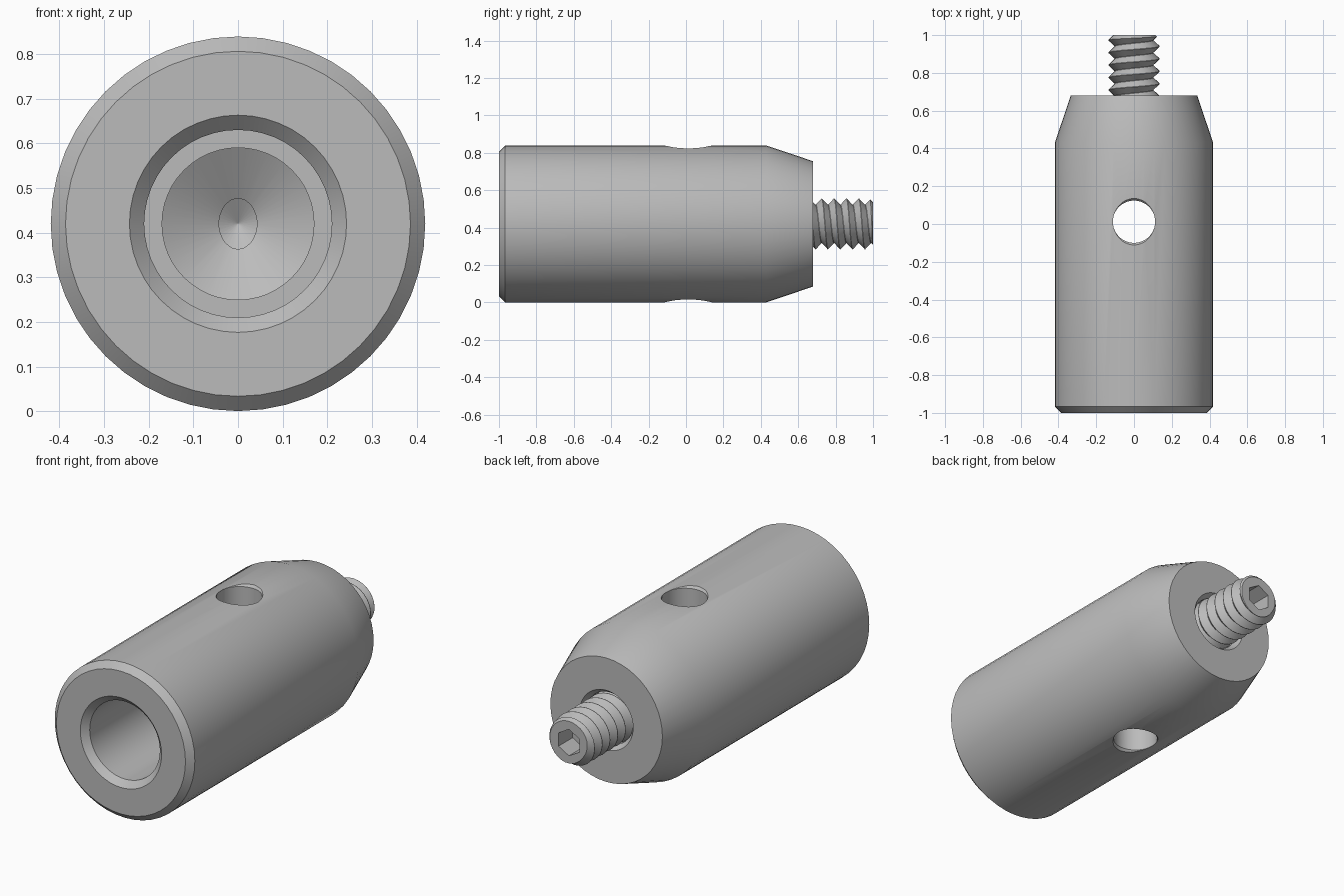
import bpy, bmesh
from math import sin, cos, pi, radians

AXIS_Z = 0.42          # height of the long axis
SIDES = 48

old = bpy.data.objects.get("Cube")
if old:
    bpy.data.objects.remove(old, do_unlink=True)

steel = bpy.data.materials.new("steel_grey")
steel.use_nodes = True
steel.diffuse_color = (0.5, 0.5, 0.5, 1)
steel.node_tree.nodes["Principled BSDF"].inputs["Base Color"].default_value = (0.5, 0.5, 0.5, 1)


def add_object(name, bm):
    bmesh.ops.remove_doubles(bm, verts=bm.verts, dist=1e-5)
    bmesh.ops.recalc_face_normals(bm, faces=bm.faces)
    mesh = bpy.data.meshes.new(name)
    bm.to_mesh(mesh)
    bm.free()
    mesh.materials.append(steel)
    obj = bpy.data.objects.new(name, mesh)
    bpy.context.collection.objects.link(obj)
    return obj


def lathe(name, profile, axis, centre):
    """Revolve (radius, position) points around the y or z axis."""
    bm = bmesh.new()
    points = [(r, p, 0) if axis == "y" else (r, 0, p) for r, p in profile]
    verts = [bm.verts.new(p) for p in points]
    edges = [bm.edges.new(pair) for pair in zip(verts, verts[1:])]
    bmesh.ops.spin(bm, geom=verts + edges, cent=(0, 0, 0), angle=2 * pi, steps=SIDES,
                   axis=(0, 1, 0) if axis == "y" else (0, 0, 1))
    bmesh.ops.translate(bm, verts=bm.verts, vec=centre)
    return add_object(name, bm)


def make_active(obj):
    bpy.ops.object.select_all(action="DESELECT")
    obj.select_set(True)
    bpy.context.view_layer.objects.active = obj


# Body: screw hole, tapered back, chamfered front, stepped bore with drill tip
body = lathe("body", [
    (0, 0.1), (0.13, 0.1), (0.138, 0.65), (0.16, 0.68),
    (0.335, 0.68), (0.419, 0.43), (0.419, -0.967), (0.386, -1),
    (0.243, -1), (0.21, -0.967), (0.21, -0.35), (0.17, -0.35),
    (0.17, -0.168), (0, -0.066)], "y", (0, 0, AXIS_Z))

# Cross hole with slightly flared mouths
cutter = lathe("cross_hole_cutter", [
    (0, -0.5), (0.19, -0.5), (0.112, -0.405),
    (0.112, 0.405), (0.19, 0.5), (0, 0.5)], "z", (0, 0.012, AXIS_Z))
cutter.hide_render = True
cut = body.modifiers.new("cross_hole", "BOOLEAN")
cut.operation = "DIFFERENCE"
cut.solver = "EXACT"
cut.object = cutter
make_active(body)
bpy.ops.object.modifier_apply(modifier=cut.name)
bpy.data.objects.remove(cutter, do_unlink=True)

# Set screw: helical thread, cup point in front, hex socket at the back
SEG, PITCH = 30, 0.066
START, END = 0.135, 1.0
MINOR, MAJOR = 0.102, 0.137


def thread_radius(y, k):
    phase = (y / PITCH - k / SEG) % 1
    crest = MINOR + (MAJOR - MINOR) * abs(2 * phase - 1)
    return min(crest, 0.115 + (END - y), 0.1 + (y - START))


def hex_radius(k, flat=0.062):
    turn = (2 * pi * k / SEG) % (pi / 3)
    return flat / cos(turn - pi / 6)


bm = bmesh.new()


def add_ring(y, radius):
    ring = []
    for k in range(SEG):
        a = 2 * pi * k / SEG
        r = radius(k)
        ring.append(bm.verts.new((r * sin(a), y, AXIS_Z + r * cos(a))))
    return ring


rings = [add_ring(START + 0.05, lambda k: 0.001), add_ring(START, lambda k: 0.085)]
step = PITCH / SEG
count = int((END - START) / step)
for j in range(count + 1):
    y = END - (count - j) * step
    rings.append(add_ring(y, lambda k: thread_radius(y, k)))
rings.append(add_ring(END, hex_radius))
rings.append(add_ring(END - 0.12, hex_radius))

# Split each quad along the helix so the crest stays crisp
for low, high in zip(rings, rings[1:]):
    for k in range(SEG):
        n = (k + 1) % SEG
        bm.faces.new((low[k], low[n], high[n]))
        bm.faces.new((low[k], high[n], high[k]))
bm.faces.new(rings[0])
bm.faces.new(rings[-1])
screw = add_object("set_screw", bm)

for obj in (body, screw):
    make_active(obj)
    bpy.ops.object.shade_smooth_by_angle(angle=radians(28))
